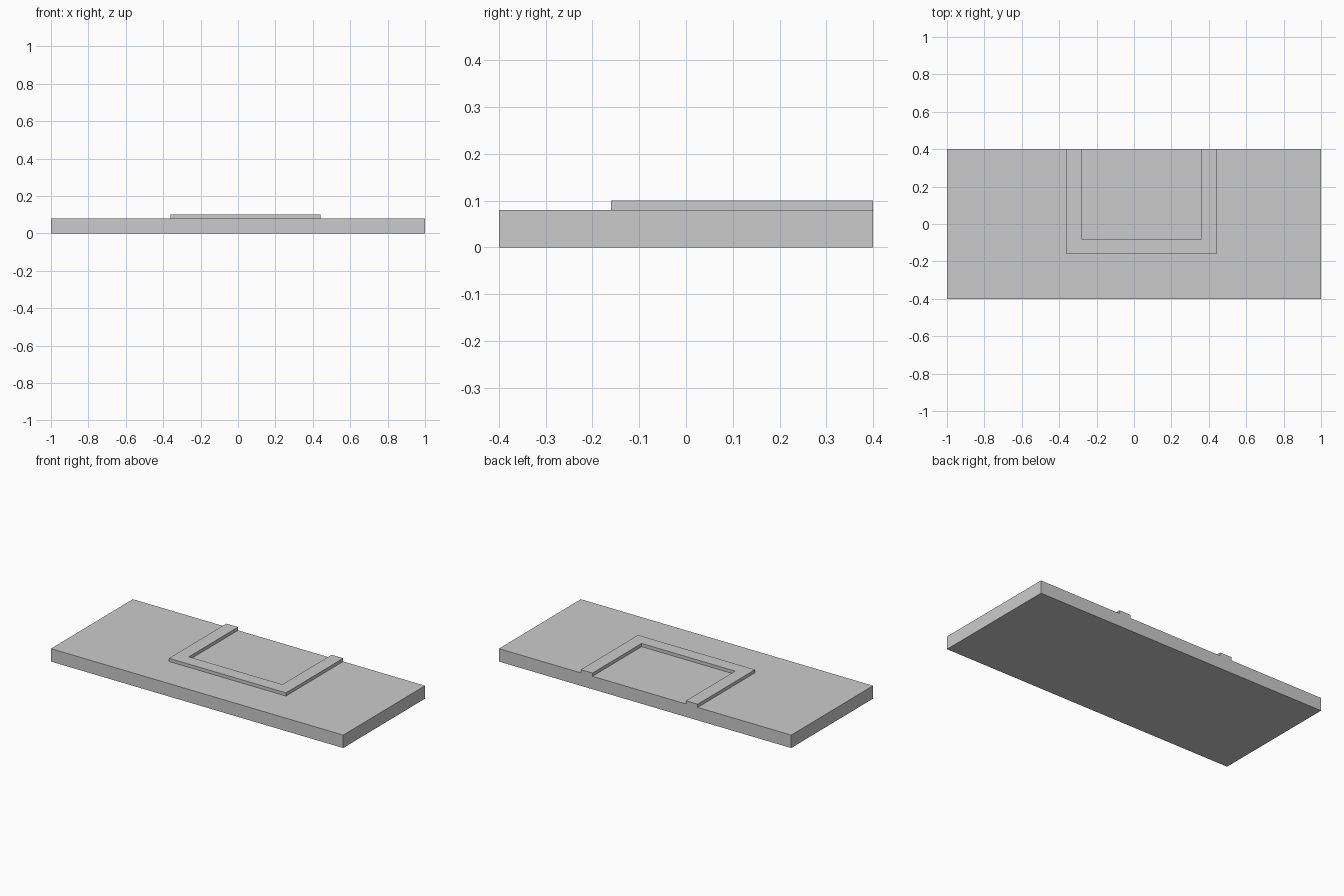
import bpy, bmesh

if "Cube" in bpy.data.objects:
    bpy.data.objects.remove(bpy.data.objects["Cube"])


def extruded(name, outline, z0, z1):
    """Extrude a closed counter-clockwise outline between two heights."""
    bm = bmesh.new()
    face = bm.faces.new([bm.verts.new((x, y, z0)) for x, y in outline])
    result = bmesh.ops.extrude_face_region(bm, geom=[face], use_keep_orig=True)
    top = [g for g in result["geom"] if isinstance(g, bmesh.types.BMVert)]
    bmesh.ops.translate(bm, verts=top, vec=(0, 0, z1 - z0))
    bmesh.ops.recalc_face_normals(bm, faces=bm.faces)
    mesh = bpy.data.meshes.new(name)
    bm.to_mesh(mesh)
    bm.free()
    obj = bpy.data.objects.new(name, mesh)
    bpy.context.collection.objects.link(obj)
    return obj


# Base slab
extruded("base_slab", [(-1, -0.4), (1, -0.4), (1, 0.4), (-1, 0.4)], 0, 0.08)

# Raised U-shaped border, open at the back edge, set slightly right of centre
cx, half, front, back, width = 0.04, 0.40, -0.16, 0.40, 0.08
inner = half - width
extruded("raised_border", [
    (cx - half, front), (cx + half, front), (cx + half, back), (cx + inner, back),
    (cx + inner, front + width), (cx - inner, front + width),
    (cx - inner, back), (cx - half, back)], 0.08, 0.10)
